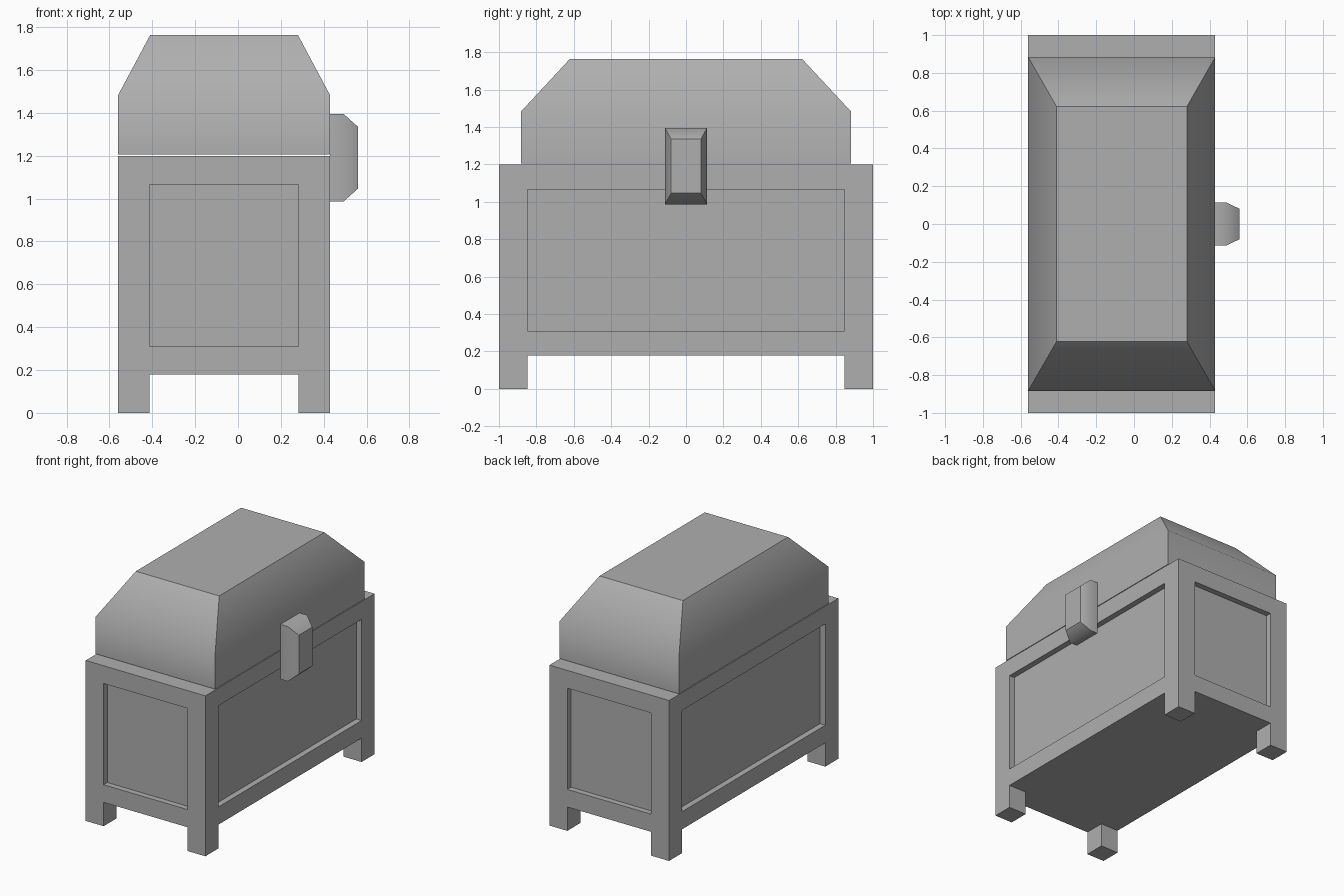
import bpy, bmesh, math

cube = bpy.data.objects.get("Cube")
if cube:
    bpy.data.objects.remove(cube, do_unlink=True)

GREY = (0.43, 0.43, 0.43, 1)
grey = bpy.data.materials.new("plain_grey")
grey.use_nodes = True
grey.diffuse_color = GREY
grey.node_tree.nodes["Principled BSDF"].inputs["Base Color"].default_value = GREY

CX = -0.065                      # chest centre in x; the latch sticks out on +x
HX, HY = 0.495, 1.0              # chest half sizes
PX, PY = 0.347, 0.847            # panel half sizes, also the inner leg edges
FLOOR, RIM = 0.178, 1.2
PANEL_LOW, PANEL_HIGH = 0.31, 1.067
DEPTH = 0.044


def finish(bm, name, smooth=False):
    bmesh.ops.recalc_face_normals(bm, faces=bm.faces)
    mesh = bpy.data.meshes.new(name)
    bm.to_mesh(mesh)
    bm.free()
    mesh.materials.append(grey)
    obj = bpy.data.objects.new(name, mesh)
    bpy.context.collection.objects.link(obj)
    if smooth:
        bpy.ops.object.select_all(action='DESELECT')
        obj.select_set(True)
        bpy.context.view_layer.objects.active = obj
        bpy.ops.object.shade_smooth_by_angle(angle=math.radians(45))


def loft(name, rings):
    """Bridge rings of four points and cap both ends."""
    bm = bmesh.new()
    loops = [[bm.verts.new(p) for p in ring] for ring in rings]
    for a, b in zip(loops, loops[1:]):
        for i in range(4):
            j = (i + 1) % 4
            bm.faces.new((a[i], a[j], b[j], b[i]))
    bm.faces.new(loops[0])
    bm.faces.new(loops[-1])
    finish(bm, name, smooth=True)


def push(bm, faces, offset):
    """Extrude each face alone along its normal."""
    new = bmesh.ops.extrude_discrete_faces(bm, faces=faces)["faces"]
    for f in new:
        bmesh.ops.translate(bm, verts=f.verts, vec=f.normal * offset)


# Chest body: a box cut along the panel edges
bm = bmesh.new()
bmesh.ops.create_cube(bm, size=1)
for v in bm.verts:
    v.co = (CX + 2 * HX * v.co.x, 2 * HY * v.co.y, RIM if v.co.z > 0 else FLOOR)
cuts = [((CX + s * PX, 0, 0), (1, 0, 0)) for s in (-1, 1)]
cuts += [((0, s * PY, 0), (0, 1, 0)) for s in (-1, 1)]
cuts += [((0, 0, z), (0, 0, 1)) for z in (PANEL_LOW, PANEL_HIGH)]
for co, no in cuts:
    bmesh.ops.bisect_plane(bm, geom=bm.verts[:] + bm.edges[:] + bm.faces[:],
                           plane_co=co, plane_no=no)
bm.normal_update()

# Sunken panels on the four sides and legs under the four corners
panels, feet = [], []
for f in bm.faces:
    c = f.calc_center_median()
    in_x, in_y = abs(c.x - CX) < PX, abs(c.y) < PY
    if abs(f.normal.z) < 0.5 and PANEL_LOW < c.z < PANEL_HIGH and (in_x or in_y):
        panels.append(f)
    elif f.normal.z < -0.5 and not in_x and not in_y:
        feet.append(f)
push(bm, panels, -DEPTH)
push(bm, feet, FLOOR)
finish(bm, "chest_body")

# Lid: straight sides, then sloping in to a flat top
corners = ((-1, -1), (1, -1), (1, 1), (-1, 1))
lid_steps = ((HX, 0.883, 1.205), (HX, 0.883, 1.482), (0.345, 0.622, 1.763))
loft("lid", [[(CX + i * hx, j * hy, z) for i, j in corners] for hx, hy, z in lid_steps])

# Latch: block with a tapered outer end
latch_steps = ((0.43, 0.113, 0.205), (0.492, 0.113, 0.205), (0.559, 0.08, 0.145))
loft("latch", [[(x, i * hy, 1.191 + j * hz) for i, j in corners] for x, hy, hz in latch_steps])
